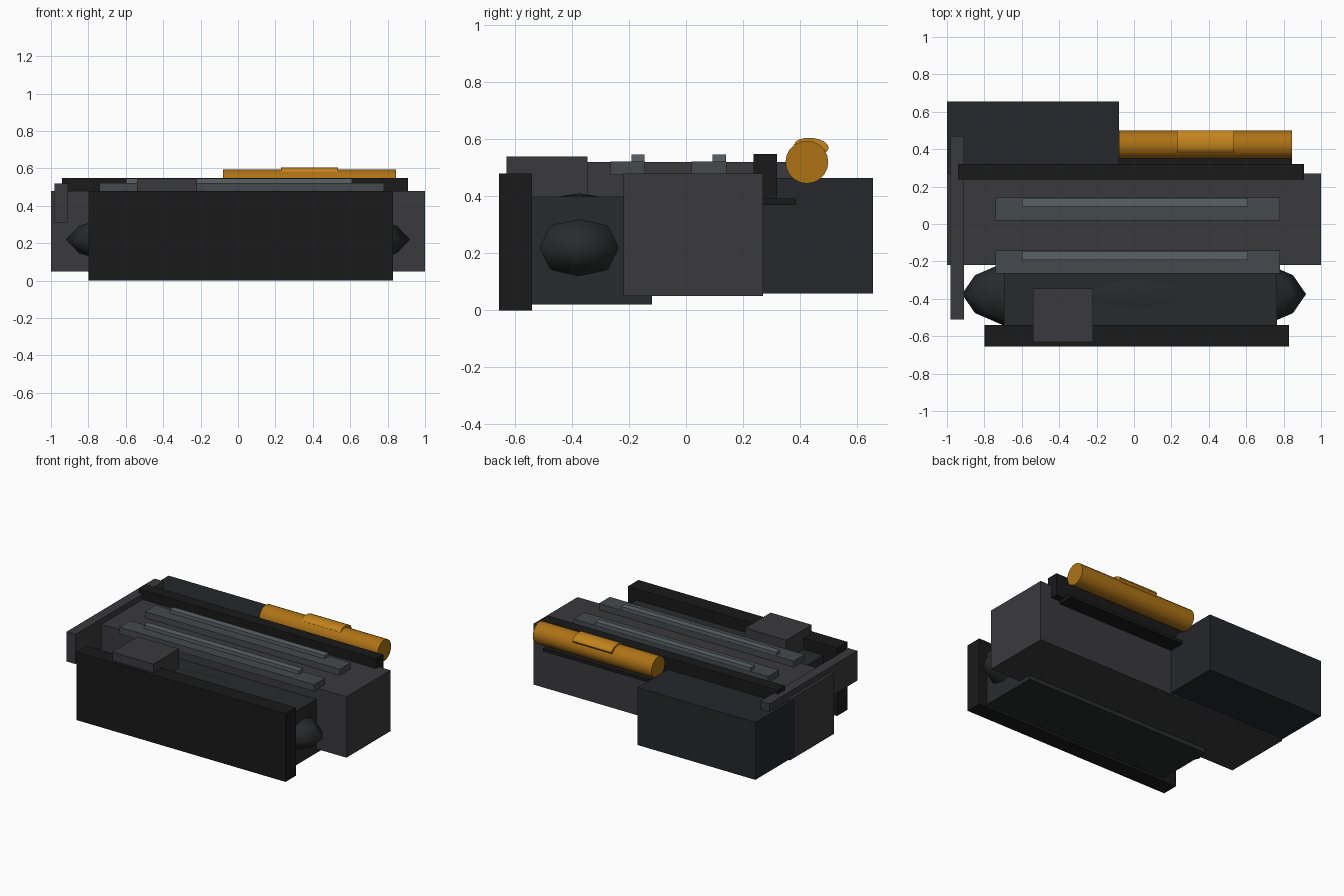
import bpy
from math import pi

if "Cube" in bpy.data.objects:
    bpy.data.objects.remove(bpy.data.objects["Cube"])


def material(name, r, g, b):
    m = bpy.data.materials.new(name)
    m.diffuse_color = (r, g, b, 1)
    m.use_nodes = True
    m.node_tree.nodes["Principled BSDF"].inputs["Base Color"].default_value = m.diffuse_color
    return m


BODY = material("dark_grey", 0.042, 0.042, 0.047)
CORE = material("charcoal", 0.022, 0.023, 0.024)
BLACK = material("black", 0.010, 0.010, 0.010)
PACK = material("blue_black", 0.018, 0.020, 0.024)
STEEL = material("steel", 0.060, 0.067, 0.073)
LIGHT = material("light_steel", 0.105, 0.120, 0.135)
AMBER = material("amber", 0.42, 0.17, 0.008)
AMBER_LIGHT = material("bright_amber", 0.55, 0.23, 0.012)


def finish(name, mat, scale):
    ob = bpy.context.object
    ob.name = name
    ob.scale = scale
    bpy.ops.object.transform_apply(location=False, rotation=True, scale=True)
    ob.data.materials.append(mat)
    return ob


def box(name, mat, x, y, z):
    bpy.ops.mesh.primitive_cube_add(size=1, location=[sum(r) / 2 for r in (x, y, z)])
    return finish(name, mat, [r[1] - r[0] for r in (x, y, z)])


def tube(name, mat, x, y, z, ry, rz, sides, tilt=0):
    # elliptical cylinder lying along x
    bpy.ops.mesh.primitive_cylinder_add(vertices=sides, radius=1, depth=1,
                                        location=(sum(x) / 2, y, z), rotation=(0, pi / 2, 0))
    bpy.ops.object.transform_apply(location=False, rotation=True, scale=False)
    bpy.context.object.rotation_euler = (tilt, 0, 0)
    finish(name, mat, (x[1] - x[0], ry, rz))
    bpy.ops.object.shade_smooth_by_angle(angle=pi / 5)


# Main blocks
box("main_body", BODY, (-1, 1), (-0.22, 0.27), (0.05, 0.48))
box("front_core", CORE, (-0.695, 0.765), (-0.55, -0.12), (0.02, 0.40))
box("front_plate", BLACK, (-0.80, 0.83), (-0.655, -0.54), (0, 0.48))
box("rear_pack", PACK, (-1, -0.08), (0.22, 0.655), (0.06, 0.465))
box("top_block", BODY, (-0.54, -0.22), (-0.63, -0.345), (0.36, 0.54))
box("side_plate", BODY, (-0.98, -0.91), (-0.51, 0.47), (0.31, 0.52))

# Rounded inner pod with poking ends
bpy.ops.mesh.primitive_uv_sphere_add(segments=16, ring_count=8, radius=1,
                                     location=(0, -0.375, 0.22))
finish("inner_pod", CORE, (0.92, 0.265, 0.19))
bpy.ops.object.shade_smooth()

# Twin top rails with a raised rib
for i, y in enumerate((-0.265, 0.02)):
    box(f"rail_{i}", STEEL, (-0.74, 0.78), (y, y + 0.122), (0.475, 0.523))
    box(f"rail_rib_{i}", LIGHT, (-0.60, 0.61), (y + 0.073, y + 0.12), (0.50, 0.547))

# Rear bar, shelf and amber tube
box("rear_bar", BLACK, (-0.94, 0.91), (0.237, 0.32), (0.39, 0.548))
box("tube_shelf", BLACK, (-0.10, 0.845), (0.25, 0.385), (0.37, 0.392))
tube("amber_tube", AMBER, (-0.08, 0.845), 0.424, 0.52, 0.075, 0.075, 20)
tube("tube_cap", AMBER_LIGHT, (0.23, 0.535), 0.44, 0.575, 0.061, 0.03, 16, -0.1)
